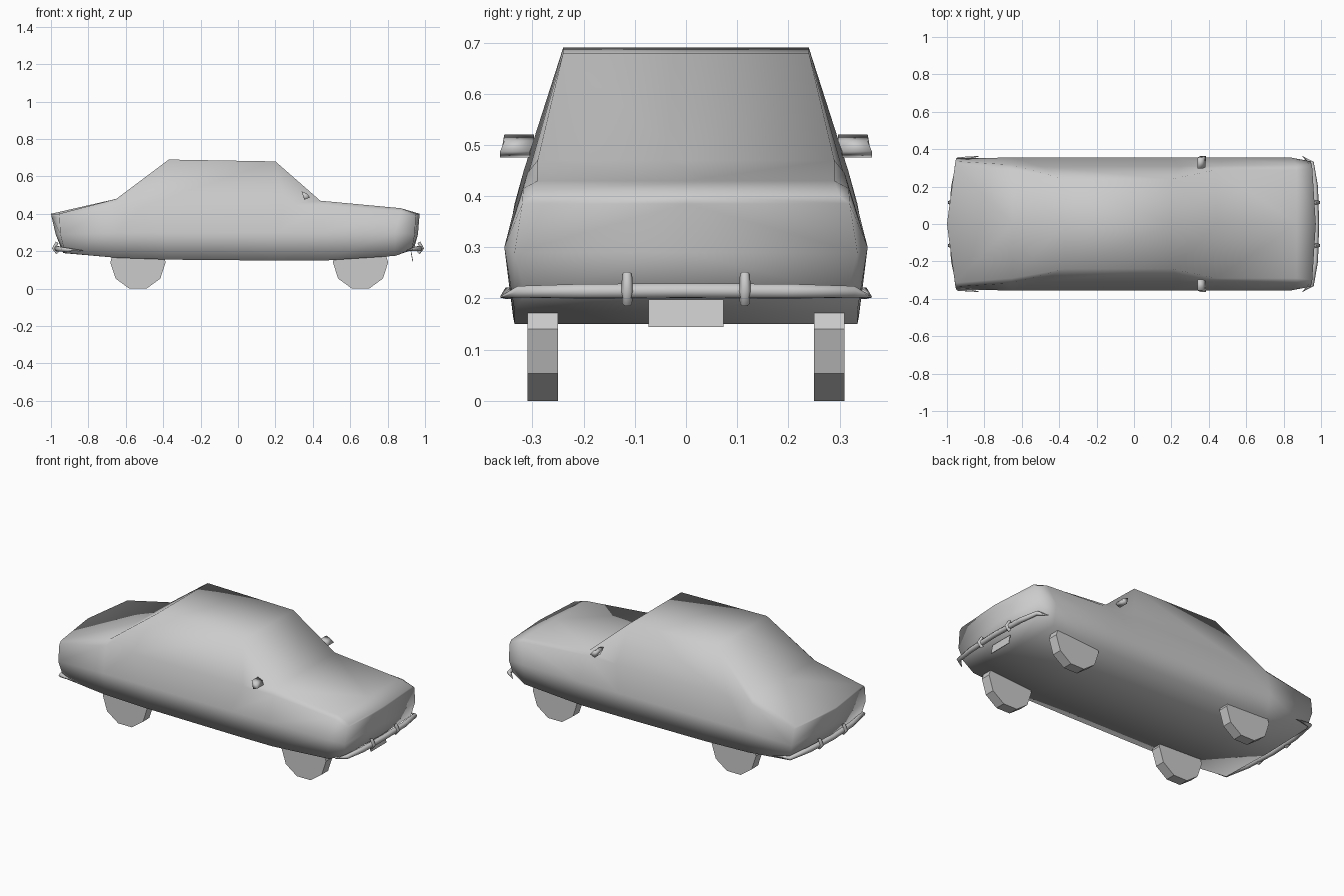
import bpy, bmesh, math
from mathutils import Vector

if "Cube" in bpy.data.objects:
    bpy.data.objects.remove(bpy.data.objects["Cube"])


def make_object(name, bm, smooth=True):
    bmesh.ops.recalc_face_normals(bm, faces=bm.faces)
    for f in bm.faces:
        f.smooth = smooth
    mesh = bpy.data.meshes.new(name)
    bm.to_mesh(mesh)
    bm.free()
    obj = bpy.data.objects.new(name, mesh)
    bpy.context.collection.objects.link(obj)
    return obj


def mirror_y(obj):
    mod = obj.modifiers.new("mirror", 'MIRROR')
    mod.use_axis = (False, True, False)
    mod.use_clip = True


# Body: four lengthwise rails (x, y, z) from the rear to the nose, lofted and mirrored
sill = [(-.925, .335, .19), (-.65, .338, .165), (-.37, .336, .155), (.2, .335, .15),
        (.46, .335, .15), (.84, .335, .175), (.93, .315, .21)]
waist = [(-.95, .352, .29), (-.65, .355, .3), (-.37, .355, .3), (.2, .355, .3),
         (.46, .355, .3), (.84, .355, .3), (.945, .335, .29)]
shoulder = [(-.955, .335, .385), (-.66, .317, .45), (-.5, .308, .445), (.25, .308, .445),
            (.45, .31, .445), (.87, .318, .415), (.95, .32, .385)]
crown = [(-.957, .315, .4), (-.65, .29, .48), (-.37, .24, .69), (.2, .24, .68),
         (.44, .29, .47), (.87, .29, .43), (.953, .3, .4)]
rails = [sill, waist, shoulder, crown]
rear_bow, front_bow = [-.01, -.025, -.042, -.043], [.01, .017, .02, .019]

bm = bmesh.new()
grid = [[bm.verts.new(p) for p in r] for r in rails]


def centre_verts(rail, start, end):
    out = [bm.verts.new((x, 0, z)) for x, y, z in rail]
    out[0].co.x += start
    out[-1].co.x += end
    return out


floor_mid = centre_verts(sill, rear_bow[0], front_bow[0])
roof_mid = centre_verts(crown, rear_bow[3], front_bow[3])
loft = [floor_mid] + grid + [roof_mid]
for a, b in zip(loft, loft[1:]):
    for i in range(len(a) - 1):
        bm.faces.new((a[i], a[i + 1], b[i + 1], b[i]))
# Bowed rear and nose panels
for end, bow in ((0, rear_bow), (-1, front_bow)):
    mid = [floor_mid[end]]
    for k in (1, 2):
        x, y, z = rails[k][end]
        mid.append(bm.verts.new((x + bow[k], 0, z)))
    mid.append(roof_mid[end])
    for k in range(3):
        bm.faces.new((grid[k][end], grid[k + 1][end], mid[k + 1], mid[k]))
body = make_object("car_body", bm)
mirror_y(body)


# Wheels: ten-sided flat-shaded drums
for label, x in (("rear", -.535), ("front", .655)):
    bm = bmesh.new()
    bmesh.ops.create_cone(bm, cap_ends=True, segments=10, radius1=.148, radius2=.148, depth=.06)
    low = min(v.co.y for v in bm.verts)
    angle = math.pi / 10 if low < -.145 else 0
    for v in bm.verts:
        px, py, pz = v.co
        a = math.atan2(py, px) + angle
        v.co = (x + .148 * math.cos(a), .28 + pz, .148 * math.sin(a))
    floor = min(v.co.z for v in bm.verts)
    for v in bm.verts:
        v.co.z -= floor
    mirror_y(make_object(label + "_wheels", bm, smooth=False))


# Tubes for bumpers and overriders
def tube(name, points, depth):
    cu = bpy.data.curves.new(name, 'CURVE')
    cu.dimensions = '3D'
    cu.bevel_depth = depth
    cu.bevel_resolution = 1
    cu.use_fill_caps = True
    sp = cu.splines.new('POLY')
    sp.points.add(len(points) - 1)
    for p, (x, y, z, r) in zip(sp.points, points):
        p.co = (x, y, z, 1)
        p.radius = r
    obj = bpy.data.objects.new(name, cu)
    bpy.context.collection.objects.link(obj)


front_half = [(.9, .362, .203, .1), (.95, .325, .213, .8), (.968, .2, .214, 1), (.974, 0, .215, 1)]
rear_half = [(-.83, .362, .203, .1), (-.935, .348, .21, .8), (-.962, .2, .213, 1), (-.975, 0, .214, 1)]
for label, half, s in (("front", front_half, 1), ("rear", rear_half, -1)):
    other = [(x, -y, z, r) for x, y, z, r in half[-2::-1]]
    tube(label + "_bumper", half + other, .016)
    for side in (-1, 1):
        y = .115 * side
        tube(f"{label}_overrider", [(s * .965, y, .19, .8), (s * .985, y, .215, 1),
                                    (s * .967, y, .248, .8)], .012)

# Front number plate, blank
bm = bmesh.new()
bmesh.ops.create_cube(bm, size=1)
for v in bm.verts:
    v.co = Vector((.93 - v.co.z * .01 + v.co.x * .004, v.co.y * .147, .171 + v.co.z * .054))
make_object("front_plate", bm, smooth=False)

# Door mirrors: small wedges narrowing towards the front
bm = bmesh.new()
bmesh.ops.create_cube(bm, size=1)
for v in bm.verts:
    x, y, z = v.co
    k = .45 if x > 0 else 1
    v.co = (.362 + x * .03 - z * .015, .33 + y * .058 - z * .008, .498 + z * .045 * k)
mirror_y(make_object("door_mirrors", bm))
